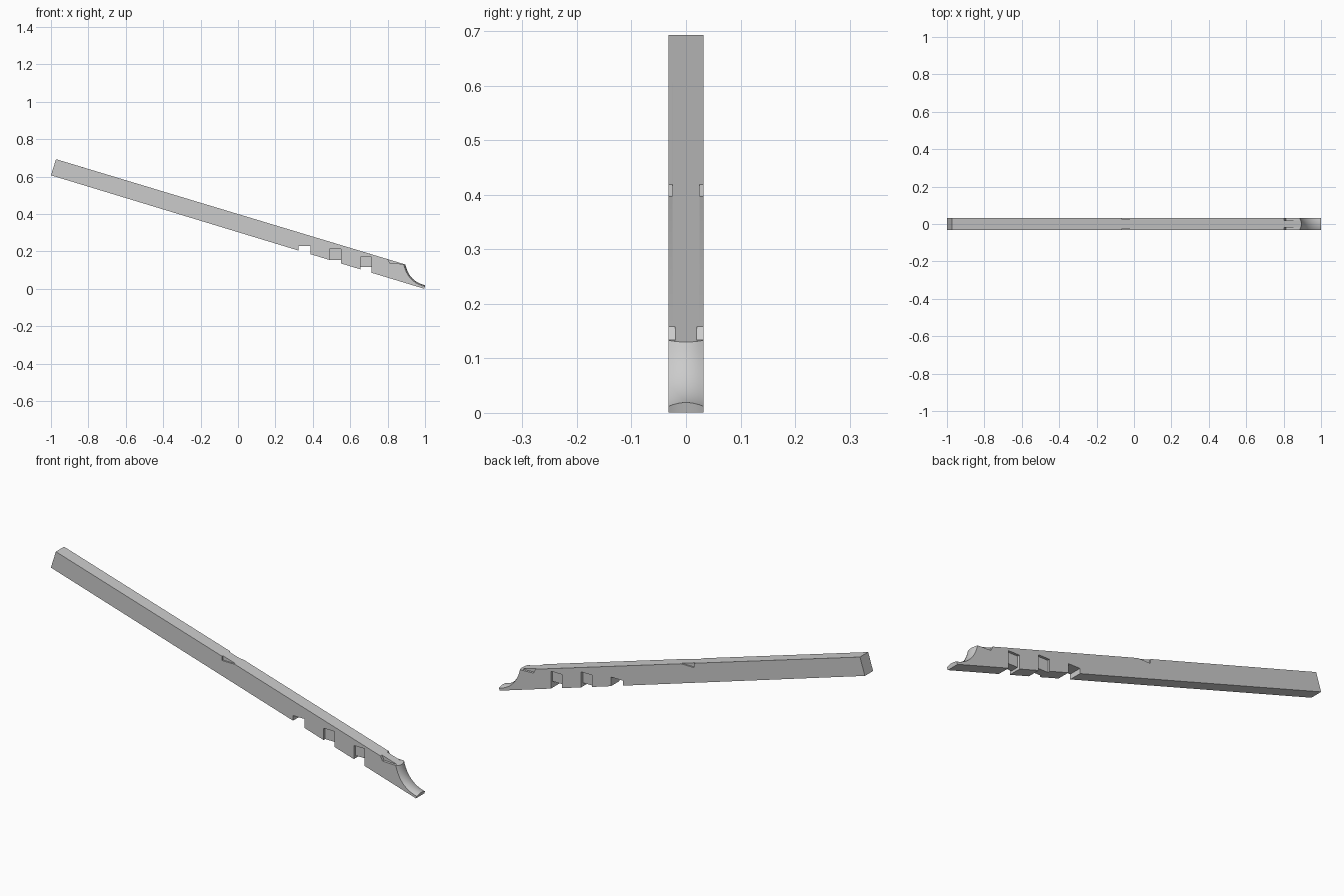
import bpy, bmesh

if "Cube" in bpy.data.objects:
    bpy.data.objects.remove(bpy.data.objects["Cube"])

HALF = 0.032      # half the beam width
DEPTH = 0.012     # depth of the larger side housings


def bottom(x):
    return 0.303 - 0.304 * x


def make_object(name, bm):
    bmesh.ops.recalc_face_normals(bm, faces=bm.faces)
    mesh = bpy.data.meshes.new(name)
    bm.to_mesh(mesh)
    bm.free()
    ob = bpy.data.objects.new(name, mesh)
    bpy.context.collection.objects.link(ob)
    return ob


def loft(name, profiles):
    """Join matching (x, z) outlines placed at successive y values."""
    bm = bmesh.new()
    rings = [[bm.verts.new((x, y, z)) for x, z in pts] for y, pts in profiles]
    n = len(rings[0])
    for a, b in zip(rings, rings[1:]):
        for i in range(n):
            j = (i + 1) % n
            bm.faces.new((a[i], a[j], b[j], b[i]))
    bm.faces.new(rings[0])
    bm.faces.new(rings[-1])
    return make_object(name, bm)


def outline(bulge):
    """Beam side outline; bulge crowns the scooped tail across the width."""
    pts = [(-1, bottom(-1))]
    # stepped seats cut through the underside
    for x0, x1, top in ((0.323, 0.387, 0.23), (0.49, 0.55, 0.154),
                        (0.655, 0.715, 0.117)):
        if top > bottom(x0) + 0.001:
            pts.append((x0, bottom(x0)))
        pts += [(x0, top), (x1, top), (x1, bottom(x1))]
    pts.append((0.995, bottom(0.995)))
    # concave tail, from the tip up to the top edge
    tip = (1.0, 0.012 + 0.007 * bulge)
    mid = (0.908 + 0.006 * bulge, 0.033 + 0.007 * bulge)
    crest = (0.885 + 0.010 * bulge, 0.133 - 0.003 * bulge)
    for i in range(13):
        t = i / 12
        pts.append(tuple((1 - t) ** 2 * a + 2 * t * (1 - t) * b + t * t * c
                         for a, b, c in zip(tip, mid, crest)))
    pts.append((-0.973, 0.693))
    return pts


# main sloping beam
slices = [-1 + i / 4 for i in range(9)]
rafter = loft("rafter_beam", [(s * HALF, outline(1 - s * s)) for s in slices])

# side housings: outline and depth, repeated on both faces
housings = [
    ([(0.49, 0.08), (0.55, 0.08), (0.55, 0.212), (0.49, 0.212)], DEPTH),
    ([(0.655, 0.04), (0.715, 0.04), (0.715, 0.171), (0.655, 0.171)], DEPTH),
    ([(-0.065, 0.398), (0.05, 0.398), (0.05, 0.45), (-0.065, 0.45)], 0.007),
    ([(0.790, 0.180), (0.812, 0.136), (0.90, 0.1325), (0.90, 0.18)], DEPTH),
]
for pts, depth in housings:
    for side in (-1, 1):
        cutter = loft("housing_cutter", [(side * (HALF - depth), pts),
                                         (side * (HALF + 0.03), pts)])
        cutter.hide_render = True
        mod = rafter.modifiers.new("housing", 'BOOLEAN')
        mod.operation = 'DIFFERENCE'
        mod.solver = 'EXACT'
        mod.object = cutter
        bpy.context.view_layer.objects.active = rafter
        bpy.ops.object.modifier_apply(modifier=mod.name)
        bpy.data.objects.remove(cutter)

# smooth tail with sharp carpentry edges
bpy.ops.object.select_all(action='DESELECT')
rafter.select_set(True)
bpy.context.view_layer.objects.active = rafter
bpy.ops.object.shade_smooth_by_angle(angle=0.35)
